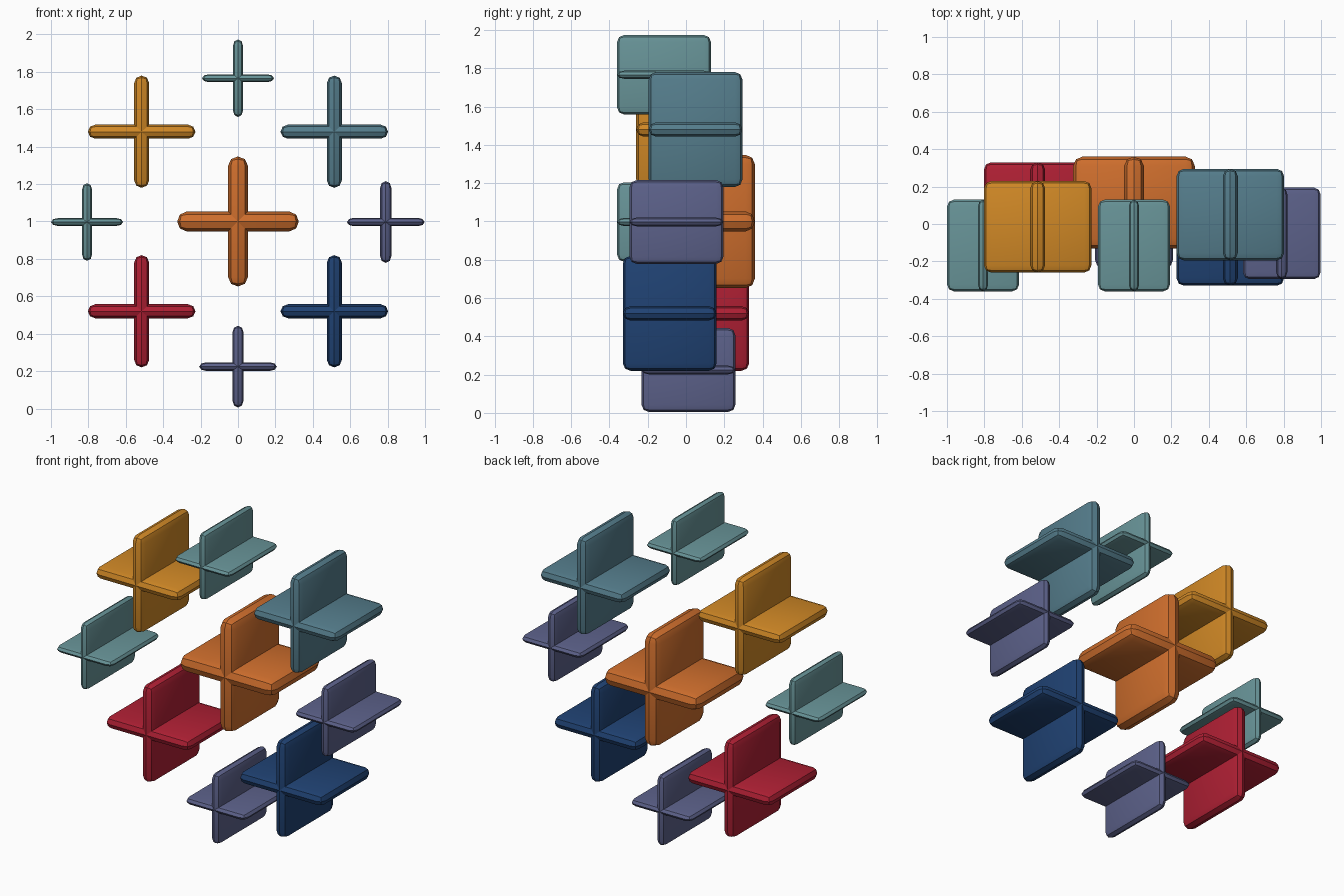
import bpy, bmesh
from mathutils import Matrix

if "Cube" in bpy.data.objects:
    bpy.data.objects.remove(bpy.data.objects["Cube"])

DEPTH = 0.49

COLOURS = {
    "orange": (0.62, 0.156, 0.026, 1), "amber": (0.63, 0.246, 0.019, 1),
    "teal": (0.09, 0.205, 0.262, 1), "pale_teal": (0.138, 0.296, 0.314, 1),
    "violet": (0.107, 0.12, 0.254, 1), "red": (0.43, 0.014, 0.034, 1),
    "navy": (0.014, 0.054, 0.17, 1),
}
MATERIALS = {}
for key, rgba in COLOURS.items():
    MATERIALS[key] = bpy.data.materials.new(key)
    MATERIALS[key].diffuse_color = rgba


def add_slab(bm, size, axis, thickness, radius):
    """Round-edged panel: bevelled at full radius, then squeezed to thickness."""
    part = bmesh.new()
    dims = [size, DEPTH, size]
    dims[axis] = 2 * radius
    bmesh.ops.create_cube(part, size=1, matrix=Matrix.Diagonal((*dims, 1)))
    bmesh.ops.bevel(part, geom=part.edges[:], offset=radius * 0.985, segments=2,
                    profile=0.5, affect='EDGES')
    bmesh.ops.remove_doubles(part, verts=part.verts[:], dist=0.0025)
    squeeze = [1, 1, 1]
    squeeze[axis] = thickness / (2 * radius)
    bmesh.ops.scale(part, vec=squeeze, verts=part.verts[:])
    mesh = bpy.data.meshes.new("temp")
    part.to_mesh(mesh)
    part.free()
    bm.from_mesh(mesh)
    bpy.data.meshes.remove(mesh)


def cross(name, colour, x, z, y_back, width, height, t_upright, t_level, radius):
    bm = bmesh.new()
    add_slab(bm, height, 0, t_upright, radius)
    add_slab(bm, width, 2, t_level, radius)
    mesh = bpy.data.meshes.new(name)
    bm.to_mesh(mesh)
    bm.free()
    mesh.materials.append(MATERIALS[colour])
    obj = bpy.data.objects.new(name, mesh)
    obj.location = (x, y_back - DEPTH / 2, z)
    bpy.context.collection.objects.link(obj)
    bpy.ops.object.select_all(action='DESELECT')
    obj.select_set(True)
    bpy.context.view_layer.objects.active = obj
    bpy.ops.object.shade_smooth_by_angle(angle=0.52)


# Large centre cross
cross("centre_cross", "orange", 0, 1.0, 0.36, 0.65, 0.695, 0.105, 0.105, 0.05)

# Four medium diagonal crosses
for name, colour, x, z, y_back in (
        ("upper_left_cross", "amber", -0.515, 1.48, 0.23),
        ("upper_right_cross", "teal", 0.515, 1.48, 0.295),
        ("lower_left_cross", "red", -0.515, 0.52, 0.33),
        ("lower_right_cross", "navy", 0.515, 0.52, 0.16)):
    cross(name, colour, x, z, y_back, 0.575, 0.6, 0.08, 0.075, 0.04)

# Four small crosses on the axes
cross("top_cross", "pale_teal", 0, 1.766, 0.13, 0.385, 0.415, 0.055, 0.042, 0.037)
cross("left_cross", "pale_teal", -0.807, 0.997, 0.13, 0.385, 0.415, 0.055, 0.042, 0.037)
cross("right_cross", "violet", 0.79, 0.997, 0.195, 0.415, 0.437, 0.06, 0.045, 0.037)
cross("bottom_cross", "violet", 0, 0.224, 0.258, 0.415, 0.437, 0.06, 0.045, 0.037)

for m in bpy.data.materials:
    if m.users and not m.is_grease_pencil:
        m.use_nodes = True
        m.node_tree.nodes["Principled BSDF"].inputs["Base Color"].default_value = m.diffuse_color
